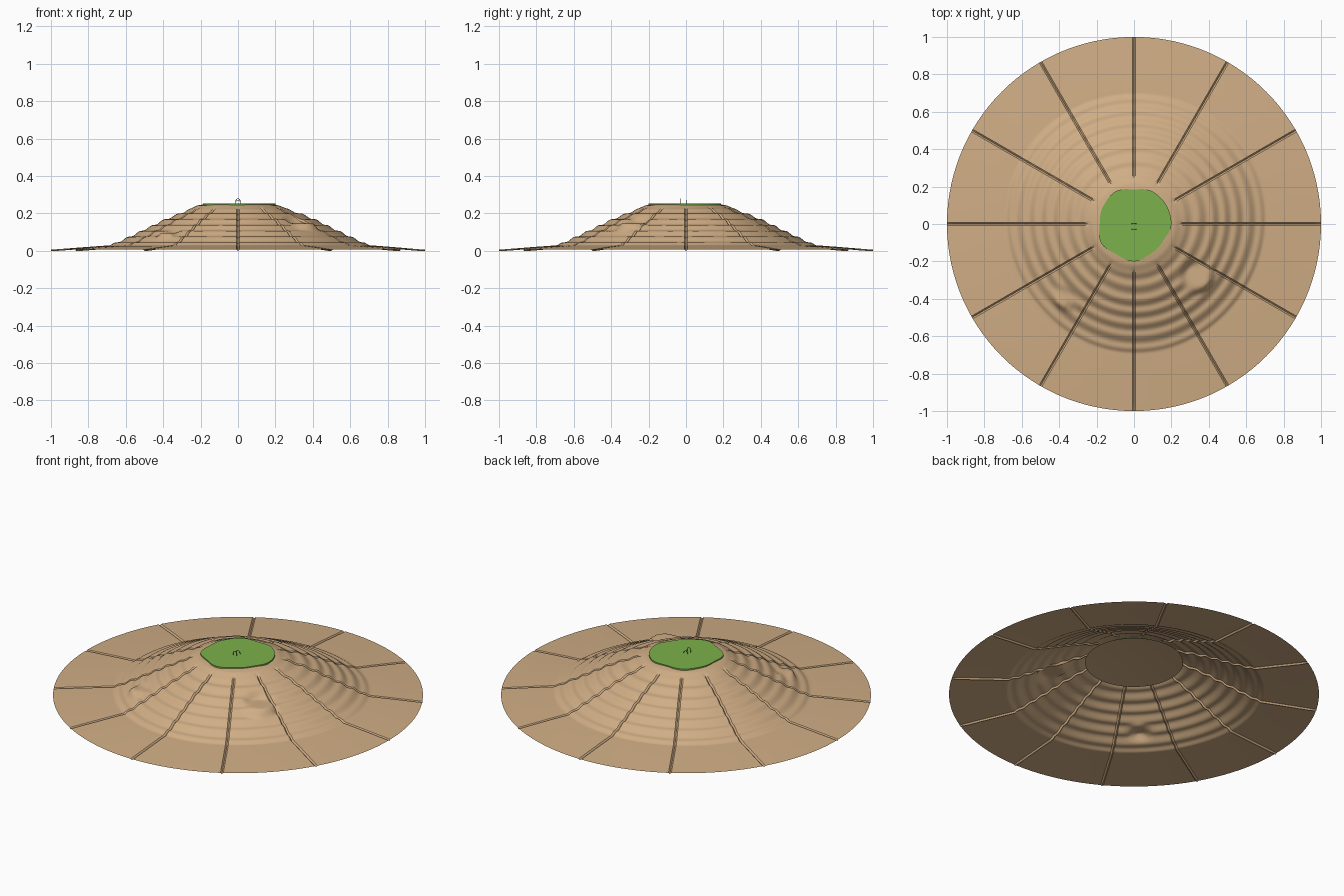
import bpy, bmesh, math
from math import sin, cos, pi, tau

if "Cube" in bpy.data.objects:
    bpy.data.objects.remove(bpy.data.objects["Cube"], do_unlink=True)


def material(name, rgb):
    m = bpy.data.materials.new(name)
    m.use_nodes = True
    m.diffuse_color = (*rgb, 1)
    bsdf = m.node_tree.nodes["Principled BSDF"]
    bsdf.inputs["Base Color"].default_value = (*rgb, 1)
    bsdf.inputs["Roughness"].default_value = 0.9
    return m


SAND = material("sand", (0.63, 0.42, 0.235))
GRASS = material("grass green", (0.2, 0.44, 0.07))
DARK = material("dark metal", (0.05, 0.045, 0.04))


def finish(name, bm, mat, smooth=True):
    mesh = bpy.data.meshes.new(name)
    bm.to_mesh(mesh)
    bm.free()
    ob = bpy.data.objects.new(name, mesh)
    bpy.context.collection.objects.link(ob)
    mesh.materials.append(mat)
    if smooth:
        bpy.ops.object.select_all(action='DESELECT')
        ob.select_set(True)
        bpy.context.view_layer.objects.active = ob
        bpy.ops.object.shade_smooth_by_angle(angle=math.radians(35))
    return ob


def smoothstep(a, b, x):
    t = min(1, max(0, (x - a) / (b - a)))
    return t * t * (3 - 2 * t)


# Hill section: radius and height
SECTION = [(0, .25), (.18, .249), (.22, .242), (.28, .215), (.4, .167), (.5, .118),
           (.6, .07), (.69, .03), (.8, .022), (1, .006)]


def section_height(r):
    for (r0, z0), (r1, z1) in zip(SECTION, SECTION[1:]):
        if r <= r1:
            return z0 + (z1 - z0) * (r - r0) / (r1 - r0)
    return SECTION[-1][1]


# Flat ledges cut into the slope: x, y, radius
LEDGES = [(.34, -.28, .09), (-.37, -.4, .06)]


def slope_height(x, y):
    r, a = math.hypot(x, y), math.atan2(y, x)
    inner = smoothstep(.2, .35, r) * (1 - smoothstep(.75, .98, r))
    z = section_height(r - inner * (.015 * cos(a - .8) + .008 * sin(3 * a)))
    # stepped terraces on the steep part
    steep = smoothstep(.24, .3, r) * (1 - smoothstep(.66, .72, r))
    return z + steep * .0045 * sin(tau * (z - .03) / .031)


def ground_height(x, y):
    z = slope_height(x, y)
    for lx, ly, lr in LEDGES:
        d = math.hypot(x - lx, y - ly)
        flat = 1 - smoothstep(lr * .65, lr * 1.1, d)
        z += (section_height(math.hypot(lx, ly)) - z) * flat
    return z


# Hill: polar grid whose columns bunch into a narrow groove at every sector line
SECTORS, COLUMNS, RINGS = 12, 12, 100
START, GROOVE = .15, .008
bm = bmesh.new()
rings = []
for i in range(RINGS + 1):
    r = START + (1 - START) * i / RINGS
    ring = []
    for s in range(SECTORS):
        base, width = s * tau / SECTORS, GROOVE / r
        for c in range(COLUMNS):
            t = 0 if c == 0 else width + (tau / SECTORS - 2 * width) * (c - 1) / (COLUMNS - 2)
            x, y = r * cos(base + t), r * sin(base + t)
            z = ground_height(x, y)
            if c == 0:
                z = max(0, z - .009 * smoothstep(.23, .26, r))
            ring.append(bm.verts.new((x, y, z)))
    rings.append(ring)
for low, high in zip(rings, rings[1:]):
    for j in range(len(low)):
        k = (j + 1) % len(low)
        bm.faces.new((low[j], high[j], high[k], low[k]))
finish("terraced_hill", bm, SAND)

# Inner cap closing the hollow hill below the summit
bm = bmesh.new()
bmesh.ops.create_cone(bm, cap_ends=False, segments=48, radius1=.265, radius2=0, depth=.02)
bmesh.ops.translate(bm, verts=bm.verts, vec=(0, 0, .213))
finish("inner_cap", bm, SAND)

# Green: thin plate with a wavy outline
OUTLINE = [.2, .2, .2, .185, .2, .19, .183, .203, .187, .2, .182, .18]
bm = bmesh.new()
loop = []
N = 72
for i in range(N):
    f = i * len(OUTLINE) / N
    k = int(f)
    w = (1 - cos(pi * (f - k))) / 2
    r = OUTLINE[k] * (1 - w) + OUTLINE[(k + 1) % len(OUTLINE)] * w
    loop.append(bm.verts.new((r * cos(tau * i / N), r * sin(tau * i / N), .254)))
top = bm.faces.new(loop)
side = bmesh.ops.extrude_face_region(bm, geom=[top])
low = [v for v in side["geom"] if isinstance(v, bmesh.types.BMVert)]
bmesh.ops.translate(bm, verts=low, vec=(0, 0, -.009))
bmesh.ops.recalc_face_normals(bm, faces=bm.faces)
finish("summit_green", bm, GRASS)


# Two tiny wire hoops at the middle of the green
def hoop(name, y, height):
    curve = bpy.data.curves.new(name, 'CURVE')
    curve.dimensions = '3D'
    curve.bevel_depth = .0015
    curve.bevel_resolution = 1
    spline = curve.splines.new('POLY')
    arc = [(.012 * cos(pi * i / 8), height - .012 + .012 * sin(pi * i / 8)) for i in range(9)]
    path = [(.012, 0)] + arc + [(-.012, 0)]
    spline.points.add(len(path) - 1)
    for p, (x, z) in zip(spline.points, path):
        p.co = (x, y, .253 + z, 1)
    curve.materials.append(DARK)
    bpy.context.collection.objects.link(bpy.data.objects.new(name, curve))


hoop("front_hoop", -.028, .026)
hoop("back_hoop", .002, .018)
